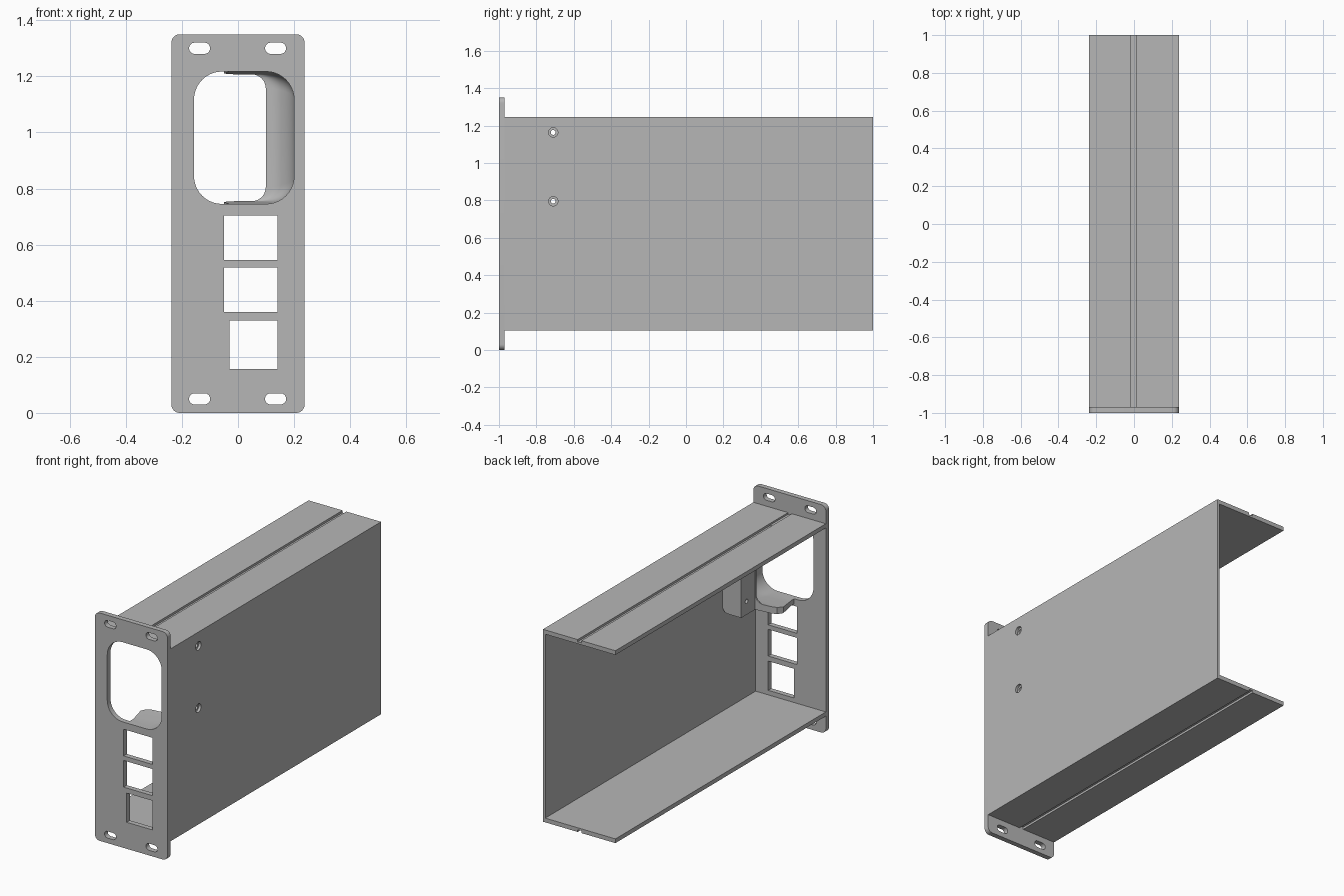
import bpy, bmesh
from math import sin, cos, pi, radians
from mathutils import Vector

if "Cube" in bpy.data.objects:
    bpy.data.objects.remove(bpy.data.objects["Cube"])

grey = bpy.data.materials.new("plain_grey")
grey.use_nodes = True
grey.diffuse_color = (0.47, 0.47, 0.47, 1)
grey.node_tree.nodes["Principled BSDF"].inputs["Base Color"].default_value = grey.diffuse_color

W = 0.2375            # half width of the enclosure
WALL = W - 0.015      # inner face of the side wall
FRONT, BACK, PANEL = -1.0, 1.0, -0.97


def rounded(x0, x1, z0, z1, r=0.0, n=10):
    """Outline of a rectangle with rounded corners."""
    if r == 0:
        return [(x0, z0), (x1, z0), (x1, z1), (x0, z1)]
    corners = [(x1 - r, z1 - r), (x0 + r, z1 - r), (x0 + r, z0 + r), (x1 - r, z0 + r)]
    return [(cx + r * cos((q + i / n) * pi / 2), cz + r * sin((q + i / n) * pi / 2))
            for q, (cx, cz) in enumerate(corners) for i in range(n + 1)]


def loft(bm, rings):
    """Closed solid through matching rings of points."""
    vs = [[bm.verts.new(p) for p in ring] for ring in rings]
    n = len(vs[0])
    for a, b in zip(vs, vs[1:]):
        for i in range(n):
            bm.faces.new((a[i], a[(i + 1) % n], b[(i + 1) % n], b[i]))
    bm.faces.new(vs[0])
    bm.faces.new(vs[-1])


def prism(bm, outline, a, b, axis="y"):
    place = {"x": lambda u, v, w: (w, u, v),
             "y": lambda u, v, w: (u, w, v),
             "z": lambda u, v, w: (u, v, w)}[axis]
    loft(bm, [[place(u, v, w) for u, v in outline] for w in (a, b)])


def finish(bm, name):
    bmesh.ops.remove_doubles(bm, verts=bm.verts, dist=1e-5)
    bmesh.ops.recalc_face_normals(bm, faces=bm.faces)
    mesh = bpy.data.meshes.new(name)
    bm.to_mesh(mesh)
    bm.free()
    mesh.materials.append(grey)
    ob = bpy.data.objects.new(name, mesh)
    bpy.context.collection.objects.link(ob)
    return ob


def cut(ob, bm):
    """Subtract the solids in bm from the object."""
    cutter = finish(bm, "cutter")
    cutter.hide_render = True
    mod = ob.modifiers.new("cut", "BOOLEAN")
    mod.object, mod.operation, mod.solver = cutter, "DIFFERENCE", "EXACT"
    bpy.context.view_layer.objects.active = ob
    bpy.ops.object.modifier_apply(modifier=mod.name)
    bpy.data.objects.remove(cutter)


def shade(ob):
    bpy.ops.object.select_all(action="DESELECT")
    ob.select_set(True)
    bpy.context.view_layer.objects.active = ob
    bpy.ops.object.shade_smooth_by_angle(angle=radians(30))


def screw_cutters(radius, x0, x1):
    bm = bmesh.new()
    for z in (0.795, 1.163):
        prism(bm, rounded(-0.71 - radius, -0.71 + radius, z - radius, z + radius, radius * 0.999), x0, x1, "x")
    return bm


# Front panel with mounting slots, large opening and three square cutouts
bm = bmesh.new()
prism(bm, rounded(-W, W, 0, 1.35, 0.03), FRONT, PANEL)
front_panel = finish(bm, "front_panel")
bm = bmesh.new()
openings = [rounded(x - 0.0375, x + 0.0375, z - 0.02, z + 0.02, 0.0199)
            for x in (-0.137, 0.134) for z in (0.05, 1.30)]
openings += [rounded(-0.157, 0.2, 0.745, 1.217, 0.1),
             rounded(-0.05, 0.14, 0.545, 0.703),
             rounded(-0.05, 0.14, 0.36, 0.518),
             rounded(-0.03, 0.14, 0.157, 0.33)]
for outline in openings:
    prism(bm, outline, FRONT - 0.1, PANEL + 0.1)
cut(front_panel, bm)
shade(front_panel)

# Side wall with two screw holes
bm = bmesh.new()
prism(bm, rounded(WALL, W, 0.105, 1.245), PANEL, BACK)
side_wall = finish(bm, "side_wall")
cut(side_wall, screw_cutters(0.025, WALL - 0.05, W + 0.05))
shade(side_wall)

# Top and bottom plates, each with a shallow groove on its outer face
for name, outer, inward in (("top_plate", 1.245, -1), ("bottom_plate", 0.105, 1)):
    inner, groove = outer + inward * 0.025, outer + inward * 0.013
    profile = [(-W, outer), (-0.015, outer), (-0.015, groove), (0.01, groove),
               (0.01, outer), (WALL, outer), (WALL, inner), (-W, inner)]
    bm = bmesh.new()
    prism(bm, profile, PANEL, BACK)
    finish(bm, name)

# Bracket behind the large opening: thick block on the wall with two lips
plan = [(WALL, PANEL), (-0.03, PANEL), (-0.03, -0.94), (-0.05, -0.84), (-0.03, -0.81),
        (0.0, -0.8), (0.1, -0.79), (0.1, -0.66), (WALL, -0.66)]
bm = bmesh.new()
prism(bm, plan, 0.715, 1.22 + 0.015, "z")
edges = [e for e in bm.edges if all(v.co.x > WALL - 0.01 for v in e.verts)
         and abs(e.verts[0].co.z - e.verts[1].co.z) < 0.01]
bmesh.ops.bevel(bm, geom=edges, offset=0.035, segments=5, profile=0.5, affect="EDGES")
bracket = finish(bm, "bracket")

# Hollow that curves from the opening in towards the block
bm = bmesh.new()
path = [(PANEL - 0.02, 0.2, 0)]
path += [(-0.93 + 0.13 * sin(t), 0.099 + 0.101 * cos(t), 0.01 * sin(t))
         for t in [i * pi / 16 for i in range(9)]]
path.append((-0.75, 0.099, 0.01))
loft(bm, [[Vector((x, y, z)) for x, z in rounded(-0.2, right, 0.745 + s, 1.217 - s, 0.1 - 5 * s)]
          for y, right, s in path])
cut(bracket, bm)
cut(bracket, screw_cutters(0.013, 0.0, W + 0.05))
shade(bracket)
